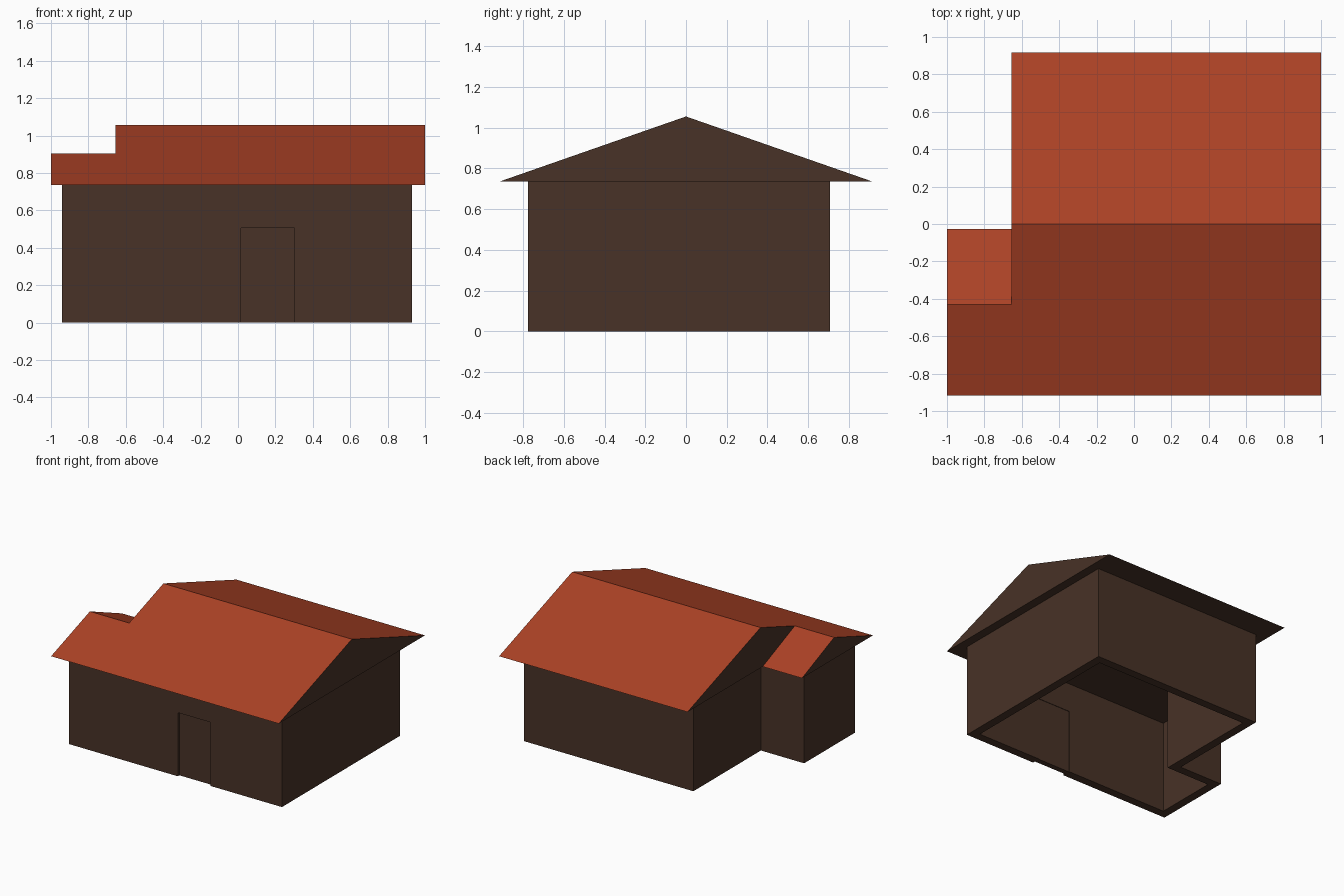
import bpy, bmesh

if "Cube" in bpy.data.objects:
    bpy.data.objects.remove(bpy.data.objects["Cube"])

def material(name, rgb):
    m = bpy.data.materials.new(name)
    m.diffuse_color = (*rgb, 1)
    m.use_nodes = True
    m.node_tree.nodes["Principled BSDF"].inputs["Base Color"].default_value = m.diffuse_color
    return m

BROWN = material("dark brown wood", (0.065, 0.032, 0.020))
RED = material("red roof tile", (0.41, 0.054, 0.019))

def add_object(name, bm, *mats):
    bmesh.ops.recalc_face_normals(bm, faces=bm.faces)
    me = bpy.data.meshes.new(name)
    bm.to_mesh(me)
    bm.free()
    for m in mats:
        me.materials.append(m)
    ob = bpy.data.objects.new(name, me)
    bpy.context.collection.objects.link(ob)
    return ob

def box(name, x0, x1, y0, y1, z0, z1, mat):
    bm = bmesh.new()
    bmesh.ops.create_cube(bm, size=1)
    for v in bm.verts:
        v.co = (x0 + (v.co.x + .5) * (x1 - x0),
                y0 + (v.co.y + .5) * (y1 - y0),
                z0 + (v.co.z + .5) * (z1 - z0))
    return add_object(name, bm, mat)

EAVE, RIDGE = 0.735, 1.055

# L-shaped hollow walls: outer and inner outlines joined into a ring
T = 0.067
X0, XM, X1 = -0.94, -0.56, 0.93
Y0, YM, Y1 = -0.777, -0.14, 0.707

def outline(t):
    return [(X0 + t, Y0 + t), (X1 - t, Y0 + t), (X1 - t, Y1 - t),
            (XM + t, Y1 - t), (XM + t, YM - t), (X0 + t, YM - t)]

bm = bmesh.new()
rings = [[bm.verts.new((x, y, z)) for x, y in outline(t)]
         for t, z in ((0, 0), (0, EAVE), (T, EAVE), (T, 0))]
for r in range(4):
    a, b = rings[r], rings[(r + 1) % 4]
    for i in range(6):
        j = (i + 1) % 6
        bm.faces.new((a[i], a[j], b[j], b[i]))
walls = add_object("walls", bm, BROWN)

# Doorway cut through the front wall, with a slightly recessed door
cutter = box("doorway_cutter", 0.015, 0.303, Y0 - .1, Y0 + T + .1, -.1, 0.505, BROWN)
cutter.hide_render = True
cutter.hide_viewport = True
cut = walls.modifiers.new("doorway", 'BOOLEAN')
cut.operation, cut.object, cut.solver = 'DIFFERENCE', cutter, 'EXACT'
box("door", 0.015, 0.303, Y0 + .02, Y0 + T - .004, 0, 0.505, BROWN)

# Roof: main gable and lower side gable sharing one front slope
L, M, R = -1.0, -0.655, 1.0
F, B = -0.917, 0.917
WY, WB = -0.43, -0.027                          # side gable ridge and back eave
WZ = RIDGE + (RIDGE - EAVE) * WY / B            # side ridge lies on the front slope
bm = bmesh.new()
P = {k: bm.verts.new(c) for k, c in {
    "fl": (L, F, EAVE), "fr": (R, F, EAVE), "br": (R, B, EAVE), "bm": (M, B, EAVE),
    "wm": (M, WB, EAVE), "wl": (L, WB, EAVE), "rr": (R, 0, RIDGE), "rm": (M, 0, RIDGE),
    "sm": (M, WY, WZ), "sl": (L, WY, WZ)}.items()}
for face in ("fl fr rr rm sm sl",   # shared front slope
             "br bm rm rr",         # main back slope
             "wl sl sm wm",         # side back slope
             "fr br rr",            # right gable
             "bm wm sm rm",         # left gable above the wing
             "fl sl wl",            # wing gable
             "fl wl wm bm br fr"):  # soffit and ceiling
    bm.faces.new([P[k] for k in face.split()])
bmesh.ops.recalc_face_normals(bm, faces=bm.faces)
for f in bm.faces:
    f.material_index = 1 if f.normal.z > 0.3 else 0   # tiles only on the slopes
add_object("roof", bm, BROWN, RED)
